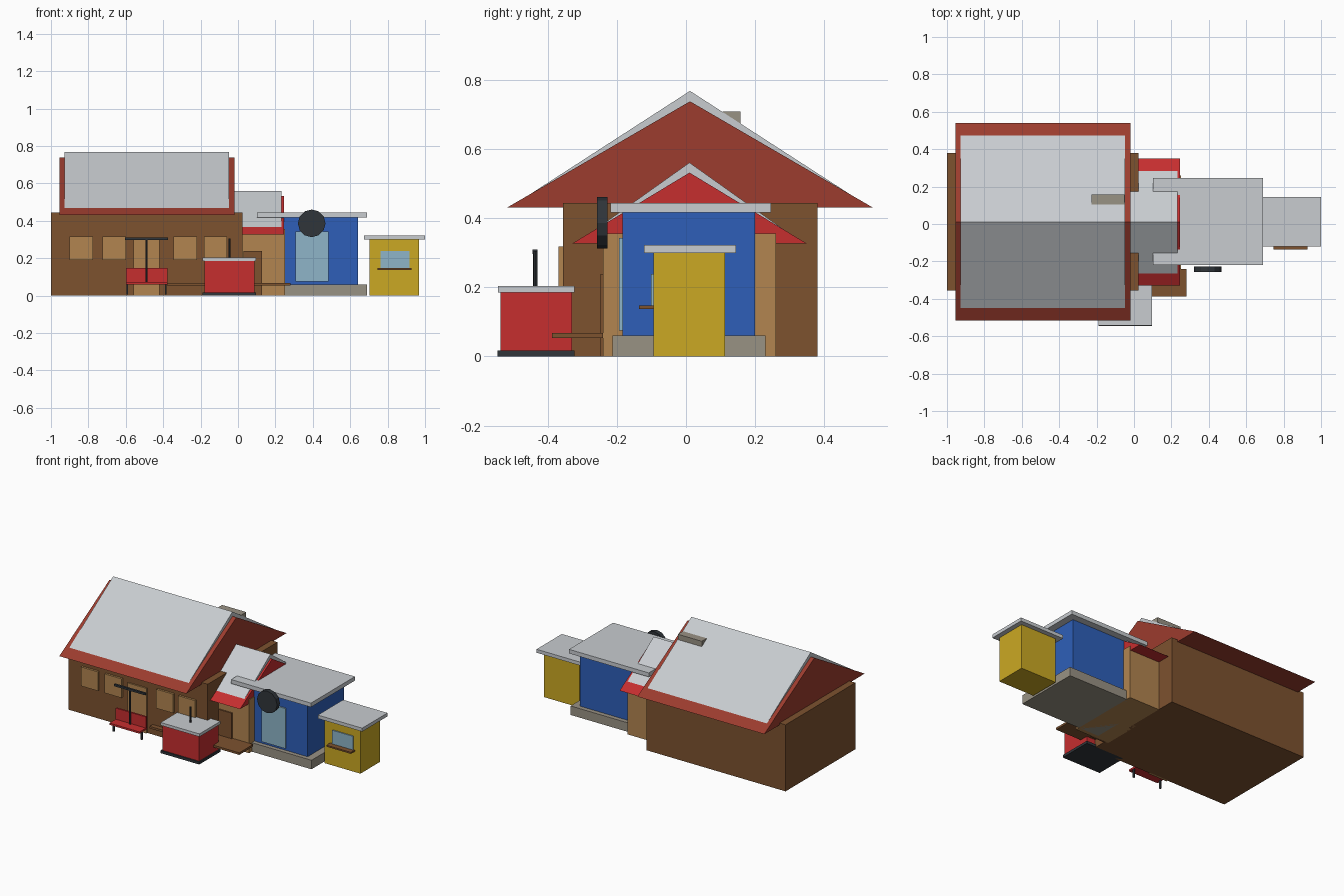
import bpy
import bmesh
import math
from mathutils import Matrix

cube = bpy.data.objects.get("Cube")
if cube:
    bpy.data.objects.remove(cube, do_unlink=True)


def linear(c):
    c /= 255
    return c / 12.92 if c <= 0.04045 else ((c + 0.055) / 1.055) ** 2.4


def material(name, r, g, b):
    colour = (linear(r), linear(g), linear(b), 1)
    mat = bpy.data.materials.new(name)
    mat.use_nodes = True
    mat.diffuse_color = colour
    mat.node_tree.nodes["Principled BSDF"].inputs["Base Color"].default_value = colour
    return mat


BROWN = material("brown wood", 125, 82, 47)
TAN = material("tan wood", 178, 133, 80)
RUST = material("rust red", 156, 60, 46)
RED = material("bright red", 198, 46, 47)
WHITE = material("pale grey", 200, 204, 208)
STONE = material("stone", 153, 146, 132)
BLUE = material("blue", 46, 95, 185)
YELLOW = material("yellow", 203, 169, 35)
DARK = material("charcoal", 48, 53, 58)
GLASS = material("light blue glass", 142, 181, 200)


def add(name, bm, mat):
    bmesh.ops.recalc_face_normals(bm, faces=bm.faces)
    mesh = bpy.data.meshes.new(name)
    bm.to_mesh(mesh)
    bm.free()
    mesh.materials.append(mat)
    obj = bpy.data.objects.new(name, mesh)
    bpy.context.collection.objects.link(obj)
    return obj


def box(name, mat, x, y, z):
    """Box from (min, max) pairs on each axis."""
    bm = bmesh.new()
    bmesh.ops.create_cube(bm, size=1)
    for v in bm.verts:
        v.co = [a[0] if c < 0 else a[1] for a, c in zip((x, y, z), v.co)]
    return add(name, bm, mat)


def gable(name, mat, x, y, z):
    """Triangular prism with its ridge along x."""
    bm = bmesh.new()
    profile = [(y[0], z[0]), (y[1], z[0]), (sum(y) / 2, z[1])]
    face = bm.faces.new([bm.verts.new((x[0], *p)) for p in profile])
    new = bmesh.ops.extrude_face_region(bm, geom=[face])["geom"]
    verts = [g for g in new if isinstance(g, bmesh.types.BMVert)]
    bmesh.ops.translate(bm, verts=verts, vec=(x[1] - x[0], 0, 0))
    return add(name, bm, mat)


def cylinder(name, mat, centre, radius, depth, sides, axis="Z"):
    bm = bmesh.new()
    turn = Matrix.Rotation(math.pi / 2, 4, "X") if axis == "Y" else Matrix()
    bmesh.ops.create_cone(bm, cap_ends=True, segments=sides, radius1=radius,
                          radius2=radius, depth=depth,
                          matrix=Matrix.Translation(centre) @ turn)
    return add(name, bm, mat)


# Main hall with its two-layer roof and chimney
box("hall_walls", BROWN, (-1, 0.025), (-0.355, 0.38), (0, 0.443))
gable("hall_roof", RUST, (-0.955, -0.02), (-0.517, 0.54), (0.43, 0.737))
gable("hall_roof_cover", WHITE, (-0.928, -0.048), (-0.453, 0.476), (0.467, 0.767))
box("chimney", STONE, (-0.227, -0.05), (0.105, 0.158), (0.5, 0.708))

# Hall windows and door
for i, x in enumerate((-0.9, -0.725, -0.345, -0.183)):
    box(f"hall_window_{i + 1}", TAN, (x, x + 0.125), (-0.369, -0.35), (0.19, 0.317))
box("hall_door", TAN, (-0.56, -0.42), (-0.365, -0.35), (0, 0.3))

# Connecting annex
box("annex_walls", TAN, (0, 0.25), (-0.24, 0.26), (0, 0.355))
gable("annex_roof", RED, (0, 0.245), (-0.329, 0.349), (0.326, 0.531))
gable("annex_roof_cover", WHITE, (-0.02, 0.232), (-0.27, 0.29), (0.361, 0.56))
box("annex_door", BROWN, (0.03, 0.128), (-0.249, -0.235), (0, 0.237))
box("porch_board", BROWN, (-0.38, 0.28), (-0.387, -0.24), (0.053, 0.067))

# Blue shop
box("shop_base", STONE, (0.1, 0.69), (-0.212, 0.23), (0, 0.06))
box("shop_walls", BLUE, (0.15, 0.642), (-0.184, 0.2), (0.06, 0.416))
box("shop_roof", WHITE, (0.102, 0.69), (-0.218, 0.246), (0.416, 0.443))
box("shop_door", GLASS, (0.307, 0.484), (-0.193, -0.184), (0.075, 0.342))
cylinder("shop_disc", DARK, (0.394, -0.242, 0.386), 0.074, 0.03, 12, "Y")

# Yellow booth
box("booth_walls", YELLOW, (0.704, 0.968), (-0.094, 0.113), (0, 0.3))
box("booth_roof", WHITE, (0.673, 1), (-0.121, 0.145), (0.299, 0.322))
box("booth_window", GLASS, (0.762, 0.917), (-0.101, -0.093), (0.145, 0.238))
box("booth_shelf", BROWN, (0.747, 0.927), (-0.136, -0.09), (0.137, 0.147))

# Red stall
box("stall_base", DARK, (-0.19, 0.096), (-0.545, -0.322), (0, 0.017))
box("stall_body", RED, (-0.18, 0.089), (-0.536, -0.33), (0.017, 0.184))
box("stall_roof", WHITE, (-0.19, 0.096), (-0.543, -0.322), (0.184, 0.203))
cylinder("stall_pipe", DARK, (-0.046, -0.435, 0.25), 0.006, 0.11, 8)

# Bench with a post and crossbar
box("bench_seat", RED, (-0.6, -0.378), (-0.497, -0.418), (0.06, 0.072))
box("bench_back", RED, (-0.6, -0.378), (-0.43, -0.418), (0.072, 0.146))
for side, x in (("right", -0.592), ("left", -0.386)):
    box(f"bench_leg_{side}", DARK, (x - 0.005, x + 0.005), (-0.466, -0.456), (0.005, 0.06))
cylinder("bench_post", DARK, (-0.489, -0.436, 0.185), 0.006, 0.23, 8)
box("bench_crossbar", DARK, (-0.605, -0.373), (-0.443, -0.429), (0.296, 0.309))
